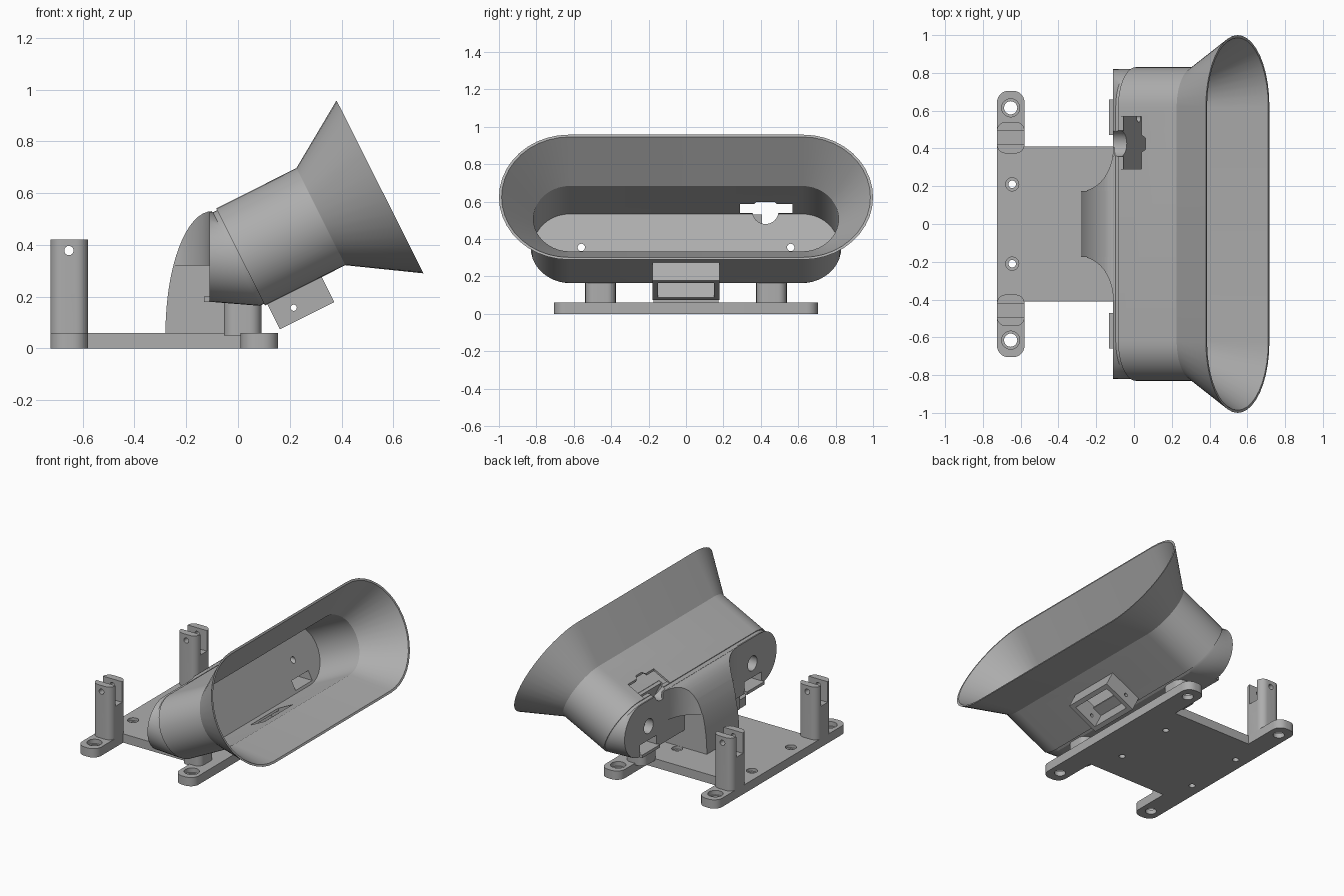
import bpy, bmesh
from math import sin, cos, pi, radians
from mathutils import Vector

if "Cube" in bpy.data.objects:
    bpy.data.objects.remove(bpy.data.objects["Cube"], do_unlink=True)

GREY = (0.42, 0.42, 0.42, 1)
mat = bpy.data.materials.new("plain grey")
mat.use_nodes = True
mat.diffuse_color = GREY
mat.node_tree.nodes["Principled BSDF"].inputs["Base Color"].default_value = GREY

TILT = radians(26.7)
U = Vector((cos(TILT), 0, sin(TILT)))      # horn axis
V = Vector((-sin(TILT), 0, cos(TILT)))     # across the horn
Y = Vector((0, 1, 0))
Z = Vector((0, 0, 1))
BACK = Vector((0.01, 0, 0.353))            # centre of the horn's rear end


def loft(name, rings):
    """Closed solid through a list of equal-length point rings."""
    bm = bmesh.new()
    loops = [[bm.verts.new(p) for p in ring] for ring in rings]
    n = len(loops[0])
    for a, b in zip(loops, loops[1:]):
        for i in range(n):
            j = (i + 1) % n
            bm.faces.new((a[i], a[j], b[j], b[i]))
    bm.faces.new(loops[0][::-1])
    bm.faces.new(loops[-1])
    bmesh.ops.recalc_face_normals(bm, faces=bm.faces[:])
    me = bpy.data.meshes.new(name)
    bm.to_mesh(me)
    bm.free()
    ob = bpy.data.objects.new(name, me)
    me.materials.append(mat)
    bpy.context.collection.objects.link(ob)
    return ob


def prism(name, pts, axis, lo, hi):
    """Extrude a 2D outline along x, y or z."""
    place = {"x": lambda p, h: (h, p[0], p[1]),
             "y": lambda p, h: (p[0], h, p[1]),
             "z": lambda p, h: (p[0], p[1], h)}[axis]
    return loft(name, [[place(p, h) for p in pts] for h in (lo, hi)])


def rounded(x0, x1, y0, y1, r, seg=8):
    pts = []
    corners = ((x1 - r, y1 - r), (x0 + r, y1 - r), (x0 + r, y0 + r), (x1 - r, y0 + r))
    for q, (cx, cy) in enumerate(corners):
        for i in range(seg + 1):
            a = (q + i / seg) * pi / 2
            pts.append((cx + r * cos(a), cy + r * sin(a)))
    return pts


def circle(a, b, r, n=24):
    return [(a + r * cos(2 * pi * i / n), b + r * sin(2 * pi * i / n)) for i in range(n)]


def rect(a0, a1, b0, b1):
    return [(a0, b0), (a1, b0), (a1, b1), (a0, b1)]


def stadium(centre, up, half_w, half_h, seg=20):
    straight = half_w - half_h
    pts = []
    for side in (1, -1):
        for i in range(seg + 1):
            a = -pi / 2 + pi * i / seg
            pts.append(centre + Y * side * (straight + half_h * cos(a)) + up * side * half_h * sin(a))
    return pts


def boolean(ob, tools, op="DIFFERENCE"):
    bpy.context.view_layer.objects.active = ob
    for t in tools:
        m = ob.modifiers.new("cut", "BOOLEAN")
        m.operation, m.solver, m.object = op, "EXACT", t
        bpy.ops.object.modifier_apply(modifier=m.name)
    for t in tools:
        bpy.data.objects.remove(t, do_unlink=True)


def hole(axis, a, b, r, lo, hi):
    return prism("cutter", circle(a, b, r), axis, lo, hi)


def tilted_box(name, u0, u1, v0, v1, half_y):
    rings = [[BACK + U * u + V * v + Y * y for u, v in rect(u0, u1, v0, v1)]
             for y in (-half_y, half_y)]
    return loft(name, rings)


def pocket():
    return tilted_box("cutter", 0.11, 0.235, -0.4, -0.15, 0.15)


def notch():
    return hole("x", 0.425, 0.55, 0.07, -0.3, 0.06)


# Flared horn: outside from rear to rim, then back down the inside
WALL = 0.014
LENGTHS = [(0, 0.83, 0.21), (0.347, 0.83, 0.21), (0.603, 1.0, 0.374)]
outer = [stadium(BACK + U * u, V, w, h) for u, w, h in LENGTHS]
inner = [stadium(BACK + U * max(u, WALL), V, w - WALL, h - WALL) for u, w, h in LENGTHS[::-1]]
horn = loft("horn", outer + inner)
boolean(horn, [prism("cutter", rect(-0.12, 0.04, 0.29, 0.57), "z", 0.54, 0.8),
               notch(), pocket()]
        + [hole("x", s * 0.56, 0.355, 0.02, -0.2, 0.1) for s in (1, -1)]
        + [prism("cutter", rect(s * 0.565 - 0.09, s * 0.565 + 0.09, 0.2, 0.26), "x", -0.3, 0.13)
           for s in (1, -1)])

# Wedge that turns the tilted horn to an upright back
wedge = loft("rear_wedge", [
    stadium(Vector((-0.11, 0, 0.355)), Z, 0.82, 0.175),
    stadium(BACK - U * 0.018, V, 0.822, 0.202),
    stadium(BACK + U * 0.002, V, 0.822, 0.202)])
boolean(wedge, [notch()]
        + [hole("x", s * 0.56, 0.355, 0.05, -0.3, -0.05) for s in (1, -1)]
        + [hole("x", s * 0.56, 0.355, 0.02, -0.2, 0.1) for s in (1, -1)]
        + [prism("cutter", rect(s * 0.565 - 0.09, s * 0.565 + 0.09, 0.2, 0.26), "x", -0.3, 0.15)
           for s in (1, -1)])

# Socket box beneath the horn
socket = tilted_box("socket_box", 0.01, 0.205 + 0.04, -0.318, -0.2, 0.18)
boolean(socket, [tilted_box("cutter", 0.04, 0.215, -0.4, -0.15, 0.15),
                 hole("y", 0.215, 0.157, 0.012, -0.3, 0.3)])

# Base: two rounded bars and a plate
base = prism("base_plate", rect(-0.65, 0.08, -0.41, 0.41), "z", 0, 0.06)
bars = [prism("bar", rounded(x, x + 0.145, -0.705, 0.705, 0.06), "z", 0, 0.06)
        for x in (-0.725, 0.01)]
boolean(base, bars, "UNION")
screws = []
for s in (1, -1):
    for x in (-0.653, 0.082):
        screws += [hole("z", x, s * 0.615, 0.035, -0.1, 0.1),
                   hole("z", x, s * 0.615, 0.048, 0.03, 0.1)]
    for x in (-0.645, -0.08):
        screws += [hole("z", x, s * 0.21, 0.02, -0.1, 0.1),
                   hole("z", x, s * 0.21, 0.035, 0.04, 0.1)]
boolean(base, screws)

# Curved column, flaring sideways where it meets the wedge
arc = [(-0.1 - 0.18 * cos(pi / 2 * i / 16), 0.06 + 0.47 * sin(pi / 2 * i / 16)) for i in range(17)]
column = prism("column", arc + [(-0.1, 0.19), (0.03, 0.19), (0.03, 0.05), (-0.28, 0.05)],
               "y", -0.175, 0.175)
flare = prism("column_flare", arc + [(-0.1, 0.06)], "y", -0.45, 0.45)
side = [(-0.28 + 0.17 * sin(pi / 2 * i / 12), 0.405 - 0.23 * cos(pi / 2 * i / 12)) for i in range(13)]
side.append((-0.1, 0.405))
plan = side + [(x, -y) for x, y in reversed(side)]
boolean(flare, [prism("cutter", plan, "z", 0.32, 0.6)], "INTERSECT")

parts = [horn, wedge, socket, base, column, flare]
for s, label in ((1, "back"), (-1, "front")):
    # Forked rear post with a pin hole
    c = s * 0.457
    post = prism("forked_post_" + label, rounded(-0.725, -0.58, c - 0.083, c + 0.083, 0.045),
                 "z", 0.05, 0.42)
    boolean(post, [prism("cutter", rect(c - 0.035, c + 0.035, 0.28, 0.5), "x", -0.8, -0.5),
                   hole("y", -0.653, 0.378, 0.018, c - 0.2, c + 0.2)])
    # Block carrying the wedge
    block = prism("support_block_" + label, rounded(-0.055, 0.09, c - 0.08, c + 0.08, 0.045),
                  "z", 0.05, 0.19)
    # Small ledge under the cable opening
    ledge = prism("ledge_" + label, rect(s * 0.565 - 0.095, s * 0.565 + 0.095, 0.18, 0.2),
                  "x", -0.132, -0.04)
    parts += [post, block, ledge]

# Smooth the curves, keep the edges crisp
bpy.ops.object.select_all(action="DESELECT")
for ob in parts:
    ob.select_set(True)
bpy.context.view_layer.objects.active = horn
bpy.ops.object.shade_smooth_by_angle(angle=radians(30))
